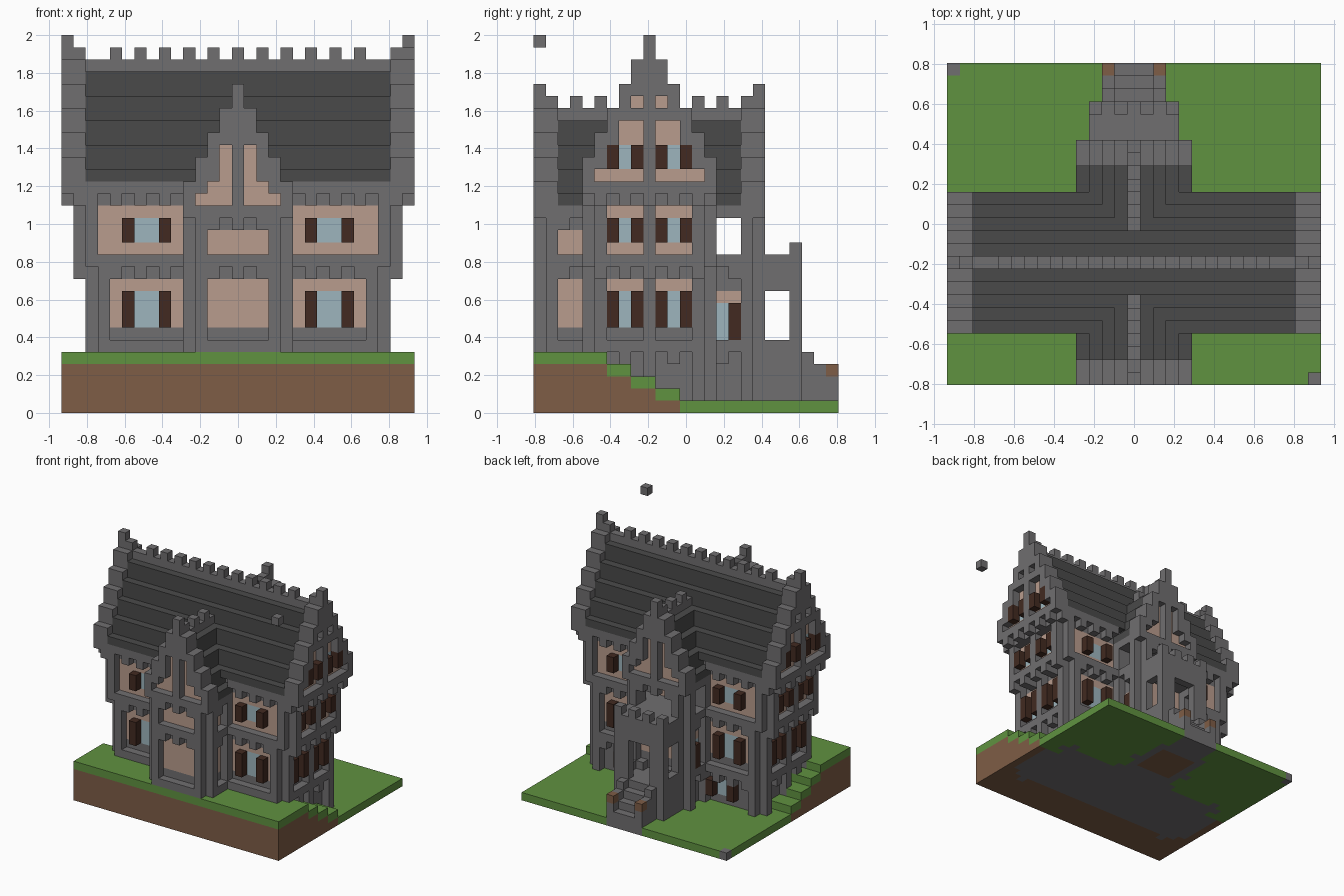
import bpy, bmesh
from mathutils import Vector

cube = bpy.data.objects.get("Cube")
if cube:
    bpy.data.objects.remove(cube, do_unlink=True)

UNIT = 2 / 31          # edge length of one block
MID = 9                # row of the main ridge
COLOURS = {
    "stone": (.162, .157, .162), "slate": (.068, .068, .068),
    "grass": (.117, .287, .051), "dirt": (.209, .109, .061),
    "plaster": (.485, .332, .266), "glass": (.337, .462, .509),
    "dark_wood": (.054, .023, .015),
}
materials = {}
for name, rgb in COLOURS.items():
    mat = bpy.data.materials.new(name)
    mat.use_nodes = True
    mat.diffuse_color = (*rgb, 1)
    bsdf = mat.node_tree.nodes["Principled BSDF"]
    bsdf.inputs["Base Color"].default_value = (*rgb, 1)
    bsdf.inputs["Roughness"].default_value = .9
    materials[name] = mat

cells = {}             # block position -> (part, colour)


def span(value):
    """A number, an inclusive (first, last) pair, or an explicit list."""
    if isinstance(value, tuple):
        return range(value[0], value[1] + 1)
    return value if isinstance(value, (list, range)) else [value]


def box(part, colour, x, y, z, both=False):
    """Fill blocks mirrored left to right, and front to back if both."""
    for i in span(x):
        for j in span(y):
            for k in span(z):
                for s in (i, -i):
                    for row in ((j, 2 * MID - j) if both else (j,)):
                        if colour:
                            cells[s, row, k] = (part, colour)
                        else:
                            cells.pop((s, row, k), None)


def wall(colour, x, y, z):
    box("walls", colour, x, y, z, True)


# Terraced garden
for j in range(25):
    top = 4 if j < 6 else max(0, 3 - (j - 6) // 2)
    box("garden", "dirt", (0, 14), j, (0, top))
    box("garden", "grass", (0, 14), j, top)
box("foundation", "stone", (0, 13), (6, 11), 0)
cells[-14, 24, 0] = ("corner_block", "stone")
cells[14, 0, 30] = ("floating_block", "stone")

# Solid cores of the main house
wall("stone", (0, 11), (5, MID), (0, 12))
wall("stone", (0, 12), (5, MID), (12, 18))

# Bay roofs, front and back
for d in range(1, 5):
    box("bay_roof", "slate", d, (2, 6), (17, 25 - 2 * d), True)
box("bay_ridge", "stone", 0, (0, 6), (17, 24), True)
box("bay_ridge", "stone", 0, [3, 5], 25, True)

# Main roof with battlemented ridge
for d in range(1, 6):
    box("main_roof", "slate", (0, 12), MID - d, (19, 29 - 2 * d), True)
box("main_ridge", "stone", (0, 12), MID, (19, 28))
box("main_ridge", "stone", range(0, 11, 2), MID, 29)
# Re-expose the bay ridges where they meet the main roof
box("bay_ridge", "stone", 0, (4, 6), 24, True)

# Stepped end gables, with plaster set one block back
for d in range(6):
    wall("stone", (13, 14), MID - d, (18, 30 - 2 * d))
box("walls", None, 13, MID, 30)
wall("stone", 13, (4, MID), 17)
wall("stone", 14, [5, 7, 9], 17)
for j, z in ((5, 19), (6, (19, 21)), (7, (19, 23)), (8, (19, 23)), (8, 25)):
    wall(None, 14, j, z)
    wall("plaster", 13, j, z)

# Timber frame of the end walls: posts, sills, beams, brackets
wall("stone", 12, [5, MID], (0, 11))
wall("stone", 12, (5, MID), 5)
wall("stone", 12, [5, 7, 9], 4)
wall("stone", 13, [5, MID], (11, 17))
wall("stone", 13, (5, MID), 12)
wall("stone", (12, 13), [5, 7, 9], 11)
wall("plaster", 11, (6, 8), (7, 10))
wall("plaster", 12, (6, 8), (13, 16))

# End wall windows with projecting shutters
for x, z in ((11, (7, 9)), (12, (14, 15)), (13, (20, 21))):
    box("end_windows", "glass", x, 7, z, True)
    box("end_shutters", "dark_wood", x + 1, [6, 8], z, True)

# Timber frame of the long walls
wall("stone", 11, 4, (0, 11))
wall("stone", 12, 4, (12, 17))
wall("stone", (5, 11), 4, 5)
wall("stone", (5, 12), 4, 12)
wall("stone", (5, 12), 4, 18)
wall("stone", [6, 8, 10], 4, [4, 11, 17])
wall("plaster", (5, 10), 5, (7, 10))
wall("plaster", (5, 11), 5, (13, 16))

# Long wall windows with shutters
for z in ((7, 9), (14, 15)):
    box("long_windows", "glass", [7, 8], 5, z, True)
    box("long_shutters", "dark_wood", [6, 9], 4, z, True)
box("cellar_windows", "glass", [6, 7], 13, (2, 3))
box("cellar_shutters", "dark_wood", [5, 8], 14, (2, 3))

# Bay cores and frames, front and back
wall("stone", (0, 3), (1, 4), (5, 16))
wall("stone", 3, 0, (5, 16))
wall("stone", 4, [1, 4], (5, 16))
wall("stone", (0, 3), 0, [5, 12, 16])
wall("stone", 4, (1, 4), [5, 12, 16])
wall("stone", [0, 2], 0, [11, 15])
wall("stone", 4, 2, [11, 15])
wall("plaster", (0, 2), 1, (7, 10))
wall("plaster", (0, 2), 1, (13, 14))
wall("plaster", 3, (2, 3), (7, 10))
wall("plaster", 3, (2, 3), (13, 14))

# Bay stepped gables
for d in range(5):
    wall("stone", d, (0, 1), (16, 26 - 2 * d))
wall(None, 0, 1, 26)
for i, z in ((3, 17), (2, (17, 18)), (1, (17, 21))):
    wall(None, i, 0, z)
    wall("plaster", i, 1, z)

# Rear wing: cellar, open loggia above, living room below
box("wing", "stone", (0, 3), (14, 17), (0, 5))
box("wing", "stone", 3, 18, (0, 5))
box("wing", "stone", 4, [14, 17], (0, 5))
box("wing", None, (0, 2), (15, 18), (13, 14))
box("wing", None, (0, 4), (15, 16), (13, 15))
box("wing", None, (0, 2), 17, 15)
box("wing", "stone", 3, 17, (13, 16))
box("wing", "plaster", (0, 2), 14, (13, 15))
box("wing", "stone", 3, (15, 16), (10, 11))
box("wing", "plaster", 3, (15, 16), (6, 9))
box("wing_windows", "glass", 3, 15, (6, 8))
box("wing_shutters", "dark_wood", 4, 16, (6, 8))
box("wing", "stone", 4, 15, 4)

# Porch with parapet, side openings and doorway
box("porch", "stone", (0, 3), (18, 21), (0, 4))
box("porch", None, (0, 1), 18, 5)
box("porch", "stone", 3, (19, 21), 5)
box("porch", "stone", (2, 3), 21, (5, 10))
box("porch", "stone", 3, (19, 21), 10)
box("porch", "stone", (0, 3), (18, 21), (11, 12))
box("porch", "stone", [1, 3], 21, 13)
box("porch", "stone", (0, 2), 21, 10)
box("door", "dirt", 0, 17, (5, 8))
box("foundation", "dirt", (0, 2), (16, 20), 0)

# Garden stair between stepped cheek walls with planters
for n, j in enumerate((24, 23, 22)):
    box("stair", "stone", (0, 1), j, (0, n + 1))
    box("stair", "stone", 2, j, (0, n + 2))
box("planters", "dirt", 2, 24, 3)
box("stair", "stone", 2, 24, (0, 2))

# One mesh per part, keeping only exposed block faces
SIDES = []
for axis in range(3):
    for sign in (-1, 1):
        normal = [0, 0, 0]
        normal[axis] = sign
        u, v = [0, 0, 0], [0, 0, 0]
        u[(axis + 1) % 3] = v[(axis + 2) % 3] = 1
        u, v, n = Vector(u), Vector(v), Vector(normal)
        ring = [n - u - v, n + u - v, n + u + v, n - u + v]
        SIDES.append((tuple(normal), ring if sign > 0 else ring[::-1]))

parts = {}
for pos, (part, colour) in cells.items():
    parts.setdefault(part, []).append((pos, colour))
for part, blocks in parts.items():
    bm = bmesh.new()
    names = sorted({colour for _, colour in blocks})
    for pos, colour in blocks:
        centre = Vector((pos[0], pos[1] - 12, pos[2] + .5))
        for normal, ring in SIDES:
            if tuple(a + b for a, b in zip(pos, normal)) in cells:
                continue
            face = bm.faces.new([bm.verts.new((centre + c / 2) * UNIT) for c in ring])
            face.material_index = names.index(colour)
    bmesh.ops.remove_doubles(bm, verts=bm.verts[:], dist=UNIT / 100)
    mesh = bpy.data.meshes.new(part)
    bm.to_mesh(mesh)
    bm.free()
    for colour in names:
        mesh.materials.append(materials[colour])
    bpy.context.collection.objects.link(bpy.data.objects.new(part, mesh))
